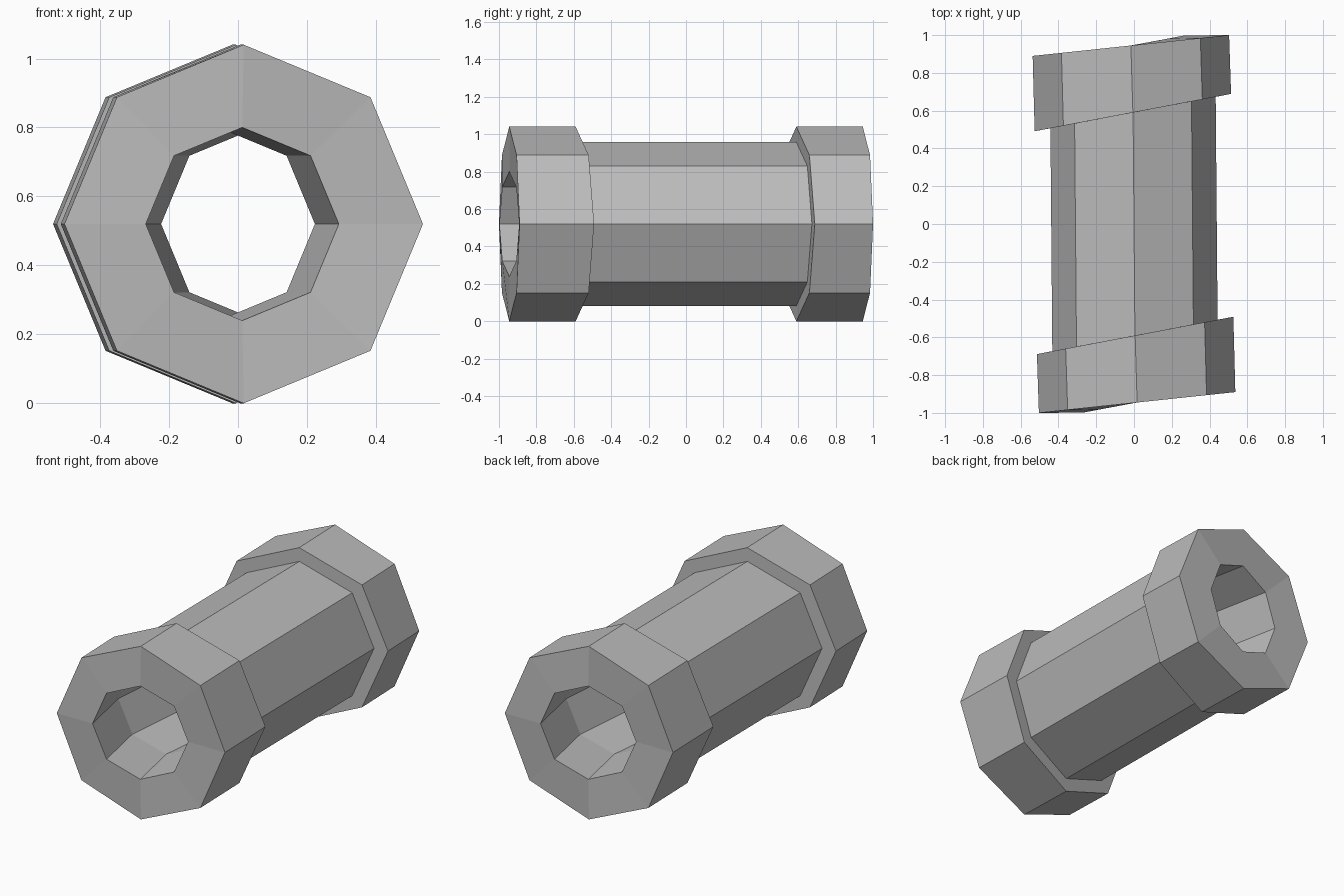
import bpy, bmesh, math

cube = bpy.data.objects.get("Cube")
if cube:
    bpy.data.objects.remove(cube, do_unlink=True)

SIDES = 8
AXIS_HEIGHT = 0.52

# One plain grey for the whole pipe
grey = bpy.data.materials.new("pipe_grey")
grey.use_nodes = True
colour = (0.5, 0.5, 0.5, 1)
grey.diffuse_color = colour
grey.node_tree.nodes["Principled BSDF"].inputs["Base Color"].default_value = colour

# Front half profile, from inside the bore, over the collar, to the barrel:
# (centre x, centre y, slant of the ring, radius)
front_half = [
    (-0.057, -0.601, 0.19, 0.28),     # bore bend
    (0.0125, -0.945, 0.19, 0.28),     # mouth
    (0.0165, -0.945, 0.106, 0.52),    # collar outer rim
    (0.006, -0.59, 0.19, 0.52),       # collar inner rim
    (0.005, -0.59, 0.19, 0.4375),     # barrel end
]
# The back half is the front half turned half way round
back_half = [(-x, -y, slant, r) for x, y, slant, r in reversed(front_half)]


def add_ring(bm, x, y, slant, radius):
    ring = []
    for i in range(SIDES):
        a = math.tau * i / SIDES
        dx = radius * math.cos(a)
        ring.append(bm.verts.new((x + dx, y + slant * dx,
                                  AXIS_HEIGHT + radius * math.sin(a))))
    return ring


# Join the rings into a closed tube wall
bm = bmesh.new()
rings = [add_ring(bm, *spec) for spec in front_half + back_half]
for k, ring in enumerate(rings):
    following = rings[(k + 1) % len(rings)]
    for i in range(SIDES):
        j = (i + 1) % SIDES
        bm.faces.new((ring[i], ring[j], following[j], following[i]))
bmesh.ops.recalc_face_normals(bm, faces=bm.faces)

mesh = bpy.data.meshes.new("collared_pipe")
bm.to_mesh(mesh)
bm.free()
mesh.materials.append(grey)
pipe = bpy.data.objects.new("collared_pipe", mesh)
bpy.context.collection.objects.link(pipe)
